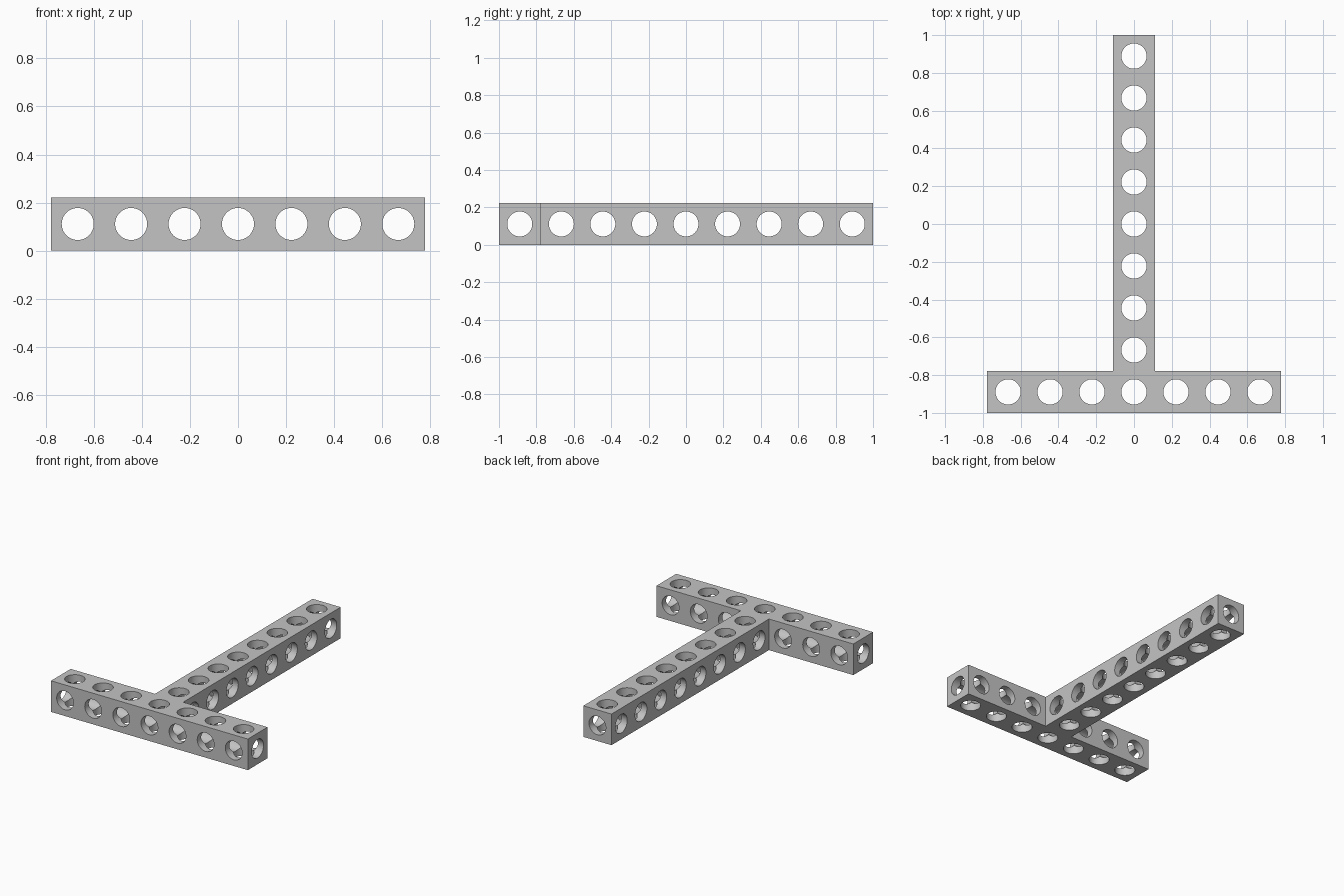
import bpy
import bmesh
import math
from mathutils import Matrix, Vector

cube = bpy.data.objects.get("Cube")
if cube:
    bpy.data.objects.remove(cube, do_unlink=True)

PITCH = 2 / 9            # beam width and hole spacing
HALF = PITCH / 2
RADIUS = 0.3 * PITCH     # bore radius
BAR_Y = -1 + HALF        # centre line of the cross bar

grey = bpy.data.materials.new("mid grey")
grey.use_nodes = True
colour = (0.55, 0.55, 0.55, 1)
grey.diffuse_color = colour
grey.node_tree.nodes["Principled BSDF"].inputs["Base Color"].default_value = colour


def make_object(name, bm):
    bmesh.ops.recalc_face_normals(bm, faces=bm.faces)
    mesh = bpy.data.meshes.new(name)
    bm.to_mesh(mesh)
    bm.free()
    mesh.materials.append(grey)
    obj = bpy.data.objects.new(name, mesh)
    bpy.context.collection.objects.link(obj)
    return obj


def make_cutter(name, bores, rotation):
    """Parallel cylinders, each given as (centre, length)."""
    bm = bmesh.new()
    for centre, length in bores:
        bmesh.ops.create_cone(
            bm, cap_ends=True, segments=48, radius1=RADIUS, radius2=RADIUS,
            depth=length, matrix=Matrix.Translation(centre) @ rotation)
    obj = make_object(name, bm)
    obj.hide_render = True
    return obj


# T-shaped beam: outline extruded upwards
side = 3.5 * PITCH
inner = -1 + PITCH
outline = [(-side, -1), (side, -1), (side, inner), (HALF, inner),
           (HALF, 1), (-HALF, 1), (-HALF, inner), (-side, inner)]
bm = bmesh.new()
face = bm.faces.new([bm.verts.new((x, y, 0)) for x, y in outline])
extruded = bmesh.ops.extrude_face_region(bm, geom=[face])
top = [v for v in extruded["geom"] if isinstance(v, bmesh.types.BMVert)]
bmesh.ops.translate(bm, verts=top, vec=(0, 0, PITCH))
beam = make_object("t_beam", bm)

# Hole centres along the cross bar and the stem
bar = [Vector((i * PITCH, BAR_Y, HALF)) for i in range(-3, 4)]
stem = [Vector((0, BAR_Y + i * PITCH, HALF)) for i in range(1, 9)]
short, long = 1.5 * PITCH, 2.4

cutters = [
    make_cutter("vertical_bores", [(c, short) for c in bar + stem],
                Matrix.Identity(4)),
    make_cutter("sideways_bores",
                [(c, short) for c in stem] + [(Vector((0, BAR_Y, HALF)), long)],
                Matrix.Rotation(math.pi / 2, 4, 'Y')),
    make_cutter("lengthwise_bores",
                [(c, short) for c in bar if abs(c.x) > HALF]
                + [(Vector((0, 0, HALF)), long)],
                Matrix.Rotation(math.pi / 2, 4, 'X')),
]

# Drill one direction at a time
for cutter in cutters:
    drill = beam.modifiers.new(cutter.name, 'BOOLEAN')
    drill.operation = 'DIFFERENCE'
    drill.solver = 'EXACT'
    drill.object = cutter

# Bake the holes and remove the cutters
bpy.context.view_layer.update()
graph = bpy.context.evaluated_depsgraph_get()
drilled = bpy.data.meshes.new_from_object(beam.evaluated_get(graph))
beam.modifiers.clear()
beam.data = drilled
for cutter in cutters:
    bpy.data.objects.remove(cutter, do_unlink=True)

# Smooth bores, crisp edges
for obj in bpy.context.selected_objects:
    obj.select_set(False)
bpy.context.view_layer.objects.active = beam
beam.select_set(True)
bpy.ops.object.shade_smooth_by_angle(angle=math.radians(30))
